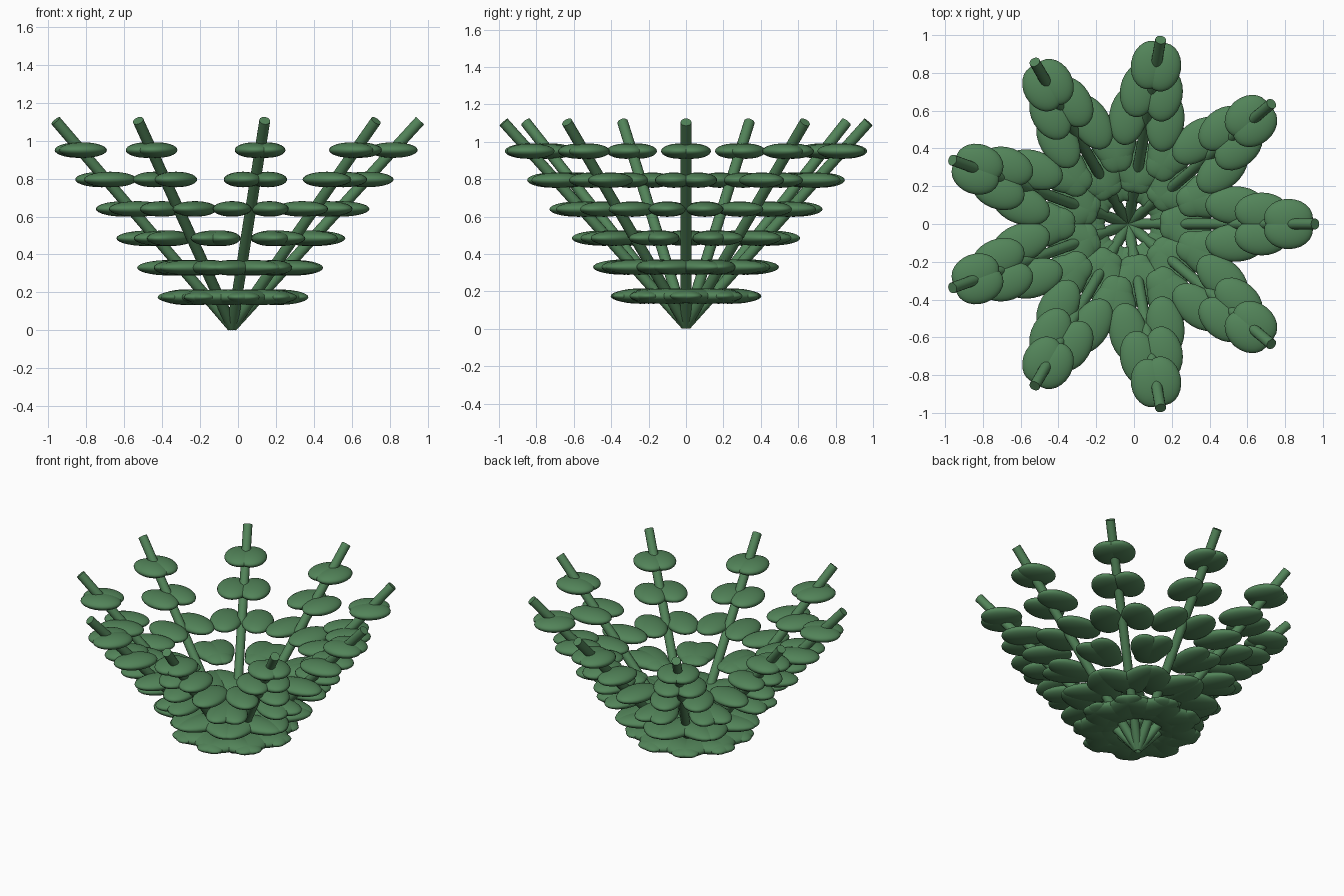
import bpy, math
from mathutils import Vector

if "Cube" in bpy.data.objects:
    bpy.data.objects.remove(bpy.data.objects["Cube"])

green = bpy.data.materials.new("fern green")
green.diffuse_color = (0.085, 0.23, 0.10, 1)
green.use_nodes = True
green.node_tree.nodes["Principled BSDF"].inputs["Base Color"].default_value = green.diffuse_color

BASE = Vector((-0.031, 0, 0.02))
REACH, RISE = 0.99, 1.085
FRONDS, ROWS = 9, 6


def finish(name):
    ob = bpy.context.object
    ob.name = name
    ob.data.materials.append(green)
    bpy.ops.object.shade_smooth_by_angle(angle=math.radians(40))
    return ob


def add_stem(name, start, end):
    d = end - start
    bpy.ops.mesh.primitive_cylinder_add(vertices=16, radius=0.029, depth=d.length,
                                        location=(start + end) / 2,
                                        rotation=d.to_track_quat('Z', 'Y').to_euler())
    finish(name)


# one shared unit sphere for all leaflets
bpy.ops.mesh.primitive_uv_sphere_add(segments=24, ring_count=14, radius=1)
master = finish("leaflet")
leaf_mesh = master.data
bpy.data.objects.remove(master)

for i in range(FRONDS):
    ang = 2 * math.pi * i / FRONDS
    out = Vector((math.cos(ang), math.sin(ang), 0))
    side = Vector((-out.y, out.x, 0))
    tip = BASE + out * REACH + Vector((0, 0, RISE))
    # straight leaning stem
    add_stem(f"frond_stem_{i + 1}", BASE, tip)
    # pairs of flat leaflets, narrowing towards the tip
    for j in range(1, ROWS + 1):
        t = j / (ROWS + 1)
        for s in (-1, 1):
            ob = bpy.data.objects.new(f"leaflet_{i + 1}_{j}_{'left' if s > 0 else 'right'}", leaf_mesh)
            ob.location = BASE.lerp(tip, t) + side * (s * 0.233 * (1 - t))
            ob.rotation_euler = (0, 0, ang)
            ob.scale = (0.115 + 0.1 * (1 - t), 0.1, 0.041)
            bpy.context.collection.objects.link(ob)
